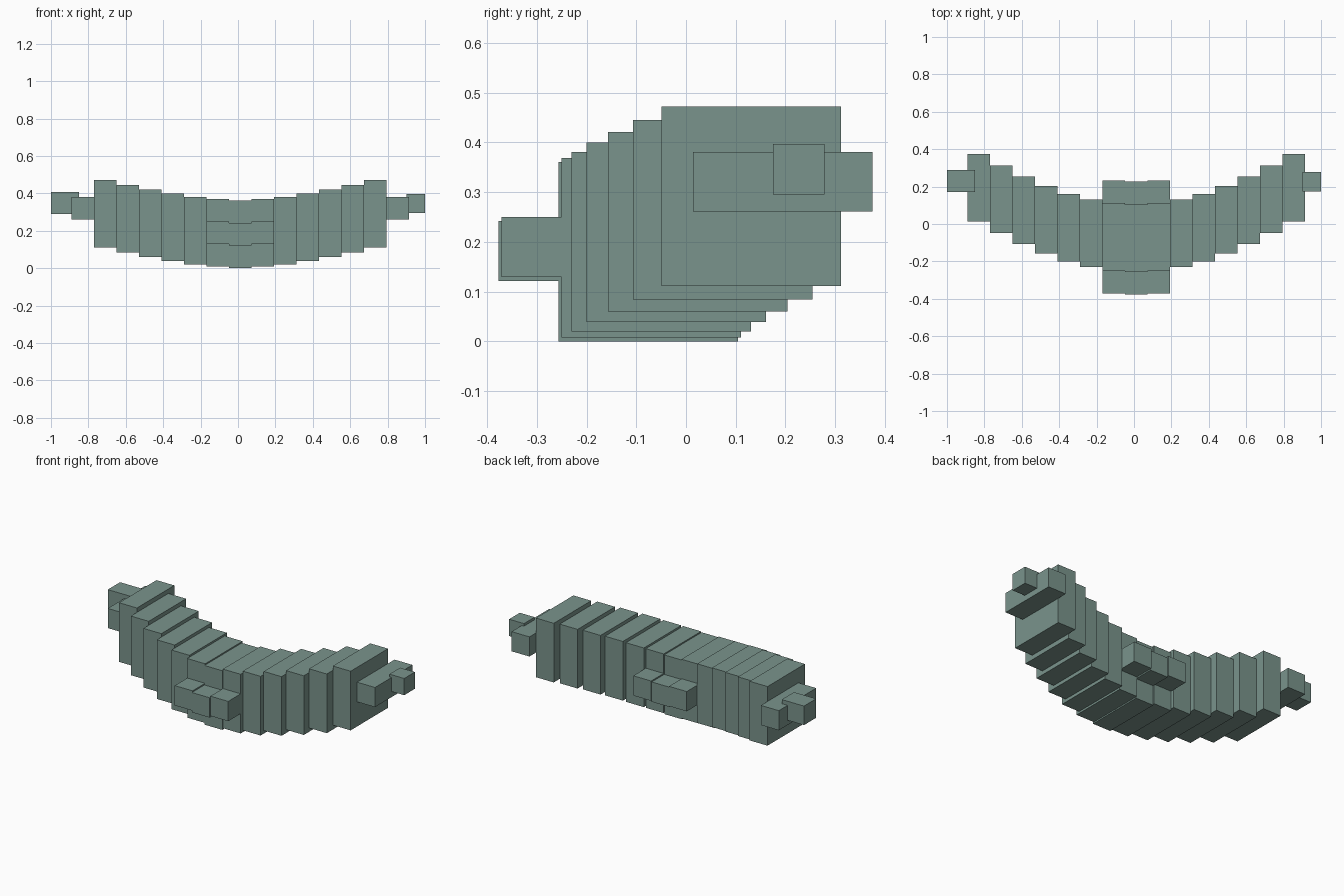
import bpy

if "Cube" in bpy.data.objects:
    bpy.data.objects.remove(bpy.data.objects["Cube"])

mat = bpy.data.materials.new("grey_green")
mat.diffuse_color = (0.195, 0.296, 0.263, 1)
mat.use_nodes = True
mat.node_tree.nodes["Principled BSDF"].inputs["Base Color"].default_value = mat.diffuse_color

W = 0.1203      # width of one slice
CX = 0.0130     # middle of the curved row
D = 0.361       # slice depth and height
B = 0.121       # small block size


def box(name, x0, x1, y0, y1, z0, z1):
    bpy.ops.mesh.primitive_cube_add(
        size=1, location=((x0 + x1) / 2, (y0 + y1) / 2, (z0 + z1) / 2))
    ob = bpy.context.object
    ob.name = name
    ob.scale = (x1 - x0, y1 - y0, z1 - z0)
    bpy.ops.object.transform_apply(location=False, rotation=False, scale=True)
    ob.data.materials.append(mat)


# Curved body: front y and bottom z of each slice, from the middle outwards
steps = [(-0.256, 0.0), (-0.250, 0.008), (-0.230, 0.020), (-0.200, 0.039),
         (-0.157, 0.060), (-0.107, 0.084), (-0.049, 0.111)]
for i in range(-6, 7):
    y, z = steps[abs(i)]
    x0, x1 = CX + (i - 0.5) * W, CX + (i + 0.5) * W
    box("body_slice", x0, x1, y, y + D, z, z + D)
    # Front and back blocks on the three middle slices
    if abs(i) <= 1:
        box("front_block", x0, x1, y - B, y, z + B, z + 2 * B)
        box("back_block", x0, x1, y + D, y + D + B, z + B, z + 2 * B)

# Narrow bars on both ends
for s in (-1, 1):
    xs = sorted((CX + s * 6.5 * W, CX + s * 7.5 * W))
    box("end_bar", xs[0], xs[1], 0.014, 0.375, 0.261, 0.381)

# Tips, the left one larger
box("left_tip", -1.0, -0.85, 0.172, 0.290, 0.290, 0.406)
box("right_tip", 0.90, 1.0, 0.175, 0.278, 0.295, 0.397)
